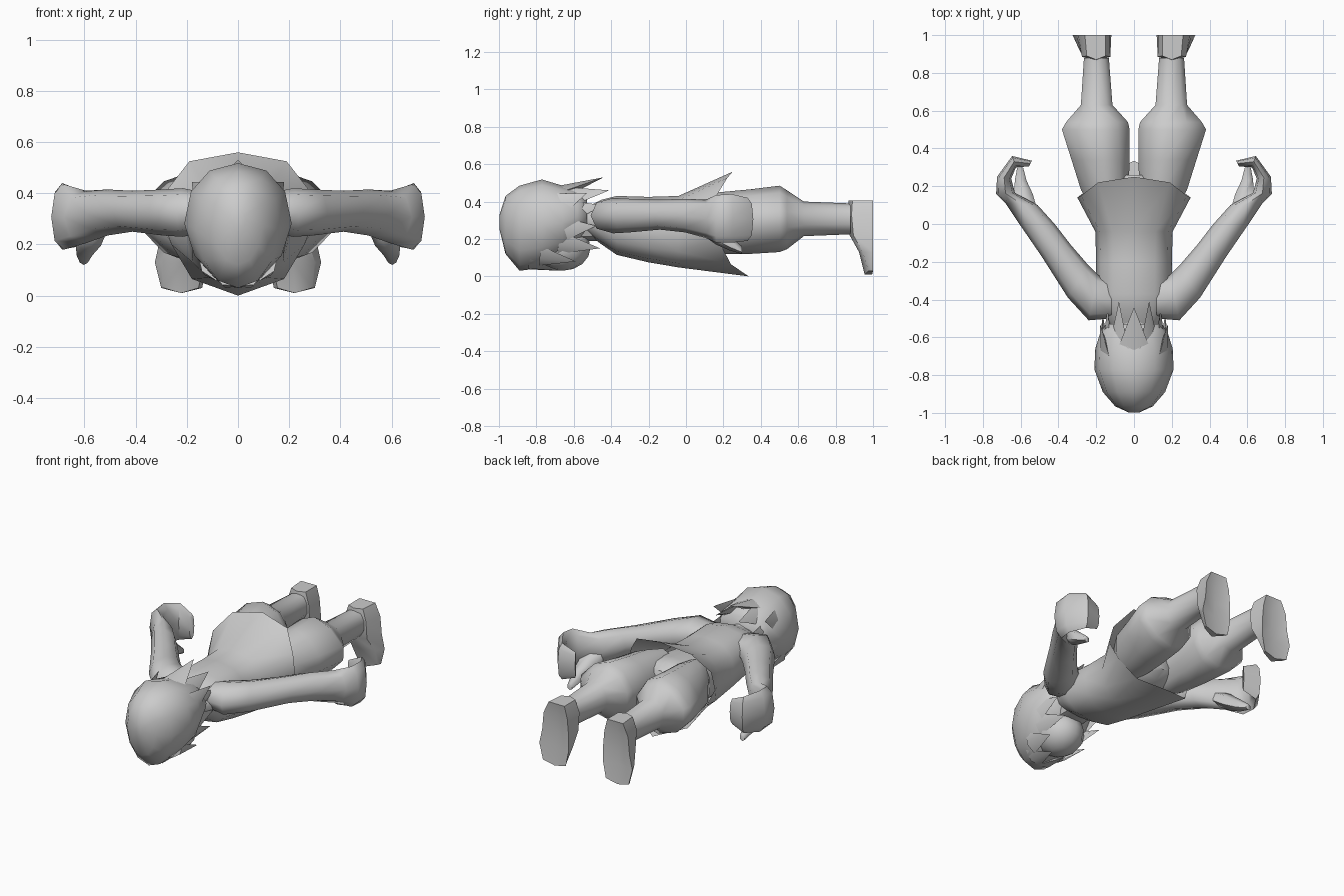
import bpy, bmesh, math
from mathutils import Vector

if "Cube" in bpy.data.objects:
    bpy.data.objects.remove(bpy.data.objects["Cube"])


def finish(name, bm, mirror=False, angle=42):
    bmesh.ops.recalc_face_normals(bm, faces=bm.faces[:])
    me = bpy.data.meshes.new(name)
    bm.to_mesh(me)
    bm.free()
    ob = bpy.data.objects.new(name, me)
    bpy.context.collection.objects.link(ob)
    bpy.ops.object.select_all(action='DESELECT')
    ob.select_set(True)
    bpy.context.view_layer.objects.active = ob
    bpy.ops.object.shade_smooth_by_angle(angle=math.radians(angle))
    if mirror:
        ob.modifiers.new("mirror", 'MIRROR')
    return ob


def loft(name, rings, start=True, end=True, mirror=False, angle=42):
    bm = bmesh.new()
    rows = [[bm.verts.new(p) for p in r] for r in rings]
    n = len(rows[0])
    for a, b in zip(rows, rows[1:]):
        for i in range(n):
            j = (i + 1) % n
            bm.faces.new((a[i], a[j], b[j], b[i]))
    if start:
        bm.faces.new(rows[0])
    if end:
        bm.faces.new(rows[-1])
    return finish(name, bm, mirror, angle)


def oval(y, x0, x1, z0, z1, n=12, power=0.85, egg=0.0, lean=0.0):
    # Rounded cross-section in the xz plane, first point on top
    pts = []
    for i in range(n):
        a = 2 * math.pi * i / n
        s, c = math.sin(a), math.cos(a)
        u = math.copysign(abs(s) ** power, s) * (1 - egg * max(0, -c))
        v = math.copysign(abs(c) ** power, c)
        x = (x0 + x1) / 2 + u * (x1 - x0) / 2 - lean * abs(v)
        pts.append((x, y, (z0 + z1) / 2 + v * (z1 - z0) / 2))
    return pts


def spike(bm, base, tip, r, flat=0.4):
    # Four-sided lock, wide across and flat in depth
    b, t = Vector(base), Vector(tip)
    d = (t - b).normalized()
    side = d.cross(Vector((b.x * 2, 0, b.z - 0.28))).normalized()
    up = side.cross(d)
    ring = [bm.verts.new(b + o) for o in (side * r, up * r * flat, -side * r, -up * r * flat)]
    top = bm.verts.new(t)
    for i in range(4):
        bm.faces.new((ring[i], ring[(i + 1) % 4], top))
    bm.faces.new(ring)


# Jacket, flared and open at the hem
hem = [(0, .25, .56), (.19, .22, .525), (.28, .15, .41), (.30, .14, .30),
       (.26, .17, .20), (.18, .24, .065), (0, .335, 0)]
hem += [(-x, y, z) for x, y, z in hem[5:0:-1]]
body = [oval(y, -w, w, a, b) for y, w, a, b in (
    (-.53, .13, .23, .37), (-.45, .18, .17, .41), (-.37, .20, .115, .43),
    (-.2, .20, .075, .425), (-.04, .205, .048, .43))]
loft("jacket", body + [hem], end=False, angle=50)

# Hips under the jacket
loft("hips", [oval(y, -w, w, a, b) for y, w, a, b in (
    (-.05, .18, .09, .40), (.12, .20, .12, .42), (.20, .17, .14, .42), (.26, .06, .18, .39))])

# Legs with baggy angular thighs and narrow shins
loft("leg", [oval(y, a, b, c, d, 10, p, lean=l) for y, a, b, c, d, p, l in (
    (.06, .03, .21, .13, .42, .9, 0), (.18, .025, .29, .12, .45, 1, .01),
    (.34, .02, .345, .12, .465, 1.1, .02), (.50, .02, .40, .13, .485, 1.15, .03),
    (.54, .03, .375, .145, .46, 1.1, .025), (.63, .11, .285, .215, .40, .9, 0),
    (.88, .13, .268, .225, .39, .9, 0))], mirror=True, angle=60)

# Feet, toes pointing down and slightly out, sole slightly hollowed
foot = []
for z, y0, a0, b0, a1, b1, dip in (
        (.405, .87, .15, .25, .15, .26, 1), (.33, .865, .125, .275, .13, .295, .98),
        (.22, .875, .125, .275, .12, .305, .975), (.13, .925, .13, .30, .12, .325, .98),
        (.03, .955, .155, .29, .14, .30, .995)):
    m = (a0 + b0) / 2
    zm = z - (.02 if z < .1 else 0)
    foot.append([(a0, y0 + .02, z), (m, y0, zm), (b0, y0 + .02, z),
                 (b1, 1, z), ((a1 + b1) / 2, dip, zm), (a1, 1, z)])
loft("foot", foot, mirror=True, angle=50)

# Arms running into curled hands: outer xy, inner xy, low z, high z
arm = []
for ox, oy, ix, iy, z0, z1 in (
        (.12, -.50, .12, -.30, .25, .40), (.24, -.51, .19, -.27, .23, .42),
        (.35, -.39, .24, -.22, .235, .415), (.49, -.17, .335, -.11, .25, .41),
        (.60, -.01, .42, .00, .235, .415), (.68, .11, .51, .10, .205, .41),
        (.73, .16, .63, .165, .18, .435), (.725, .25, .65, .24, .18, .44),
        (.645, .36, .625, .30, .19, .42), (.54, .335, .555, .305, .22, .38)):
    o, i = Vector((ox, oy, 0)), Vector((ix, iy, 0))
    ring = []
    for k in range(8):
        a = 2 * math.pi * k / 8
        s, c = math.sin(a), math.cos(a)
        p = o.lerp(i, .5 - .5 * math.copysign(abs(c) ** .9, c))
        p.z = (z0 + z1) / 2 + math.copysign(abs(s) ** .9, s) * (z1 - z0) / 2
        ring.append(p)
    arm.append(ring)
loft("arm", arm, mirror=True, angle=60)

# Thumbs hanging under the hands
loft("thumb", [oval(y, a, b, c, d, 6) for y, a, b, c, d in (
    (.09, .51, .61, .22, .32), (.16, .53, .64, .17, .28),
    (.23, .565, .635, .14, .22), (.30, .585, .62, .12, .16))], mirror=True, angle=60)

# Neck
loft("neck", [oval(y, -.11, .11, .19, .38, 8) for y in (-.62, -.44)])

# Hair cap
loft("hair", [oval(y, -w, w, a, b, power=.92, egg=.15) for y, w, a, b in (
    (-.997, .03, .25, .33), (-.965, .10, .12, .43), (-.89, .165, .03, .485),
    (-.77, .21, .045, .518), (-.66, .205, .09, .485), (-.58, .18, .18, .465),
    (-.53, .15, .22, .43))], angle=60)

# Face looking down, with a rounded chin
bm = bmesh.new()
bmesh.ops.create_uvsphere(bm, u_segments=12, v_segments=8, radius=1)
for v in bm.verts:
    v.co = Vector((v.co.x * .135, v.co.y * .15 - .66, v.co.z * .125 + .155))
finish("face", bm)

# Broad hair spikes at the nape and the sides, fringe over the brow
bm = bmesh.new()
spike(bm, (0, -.67, .45), (0, -.44, .53), .09)
for s in (-1, 1):
    for b, t, r in (((.08, -.66, .42), (.08, -.41, .46), .08),
                    ((.15, -.69, .38), (.18, -.53, .445), .07),
                    ((.14, -.67, .34), (.14, -.44, .38), .075),
                    ((.16, -.68, .25), (.165, -.48, .27), .075),
                    ((.14, -.68, .18), (.13, -.46, .15), .065),
                    ((.12, -.78, .11), (.13, -.59, .08), .065),
                    ((.05, -.84, .065), (.05, -.67, .03), .065)):
        spike(bm, (s * b[0], b[1], b[2]), (s * t[0], t[1], t[2]), r)
finish("hair_spikes", bm, angle=50)
